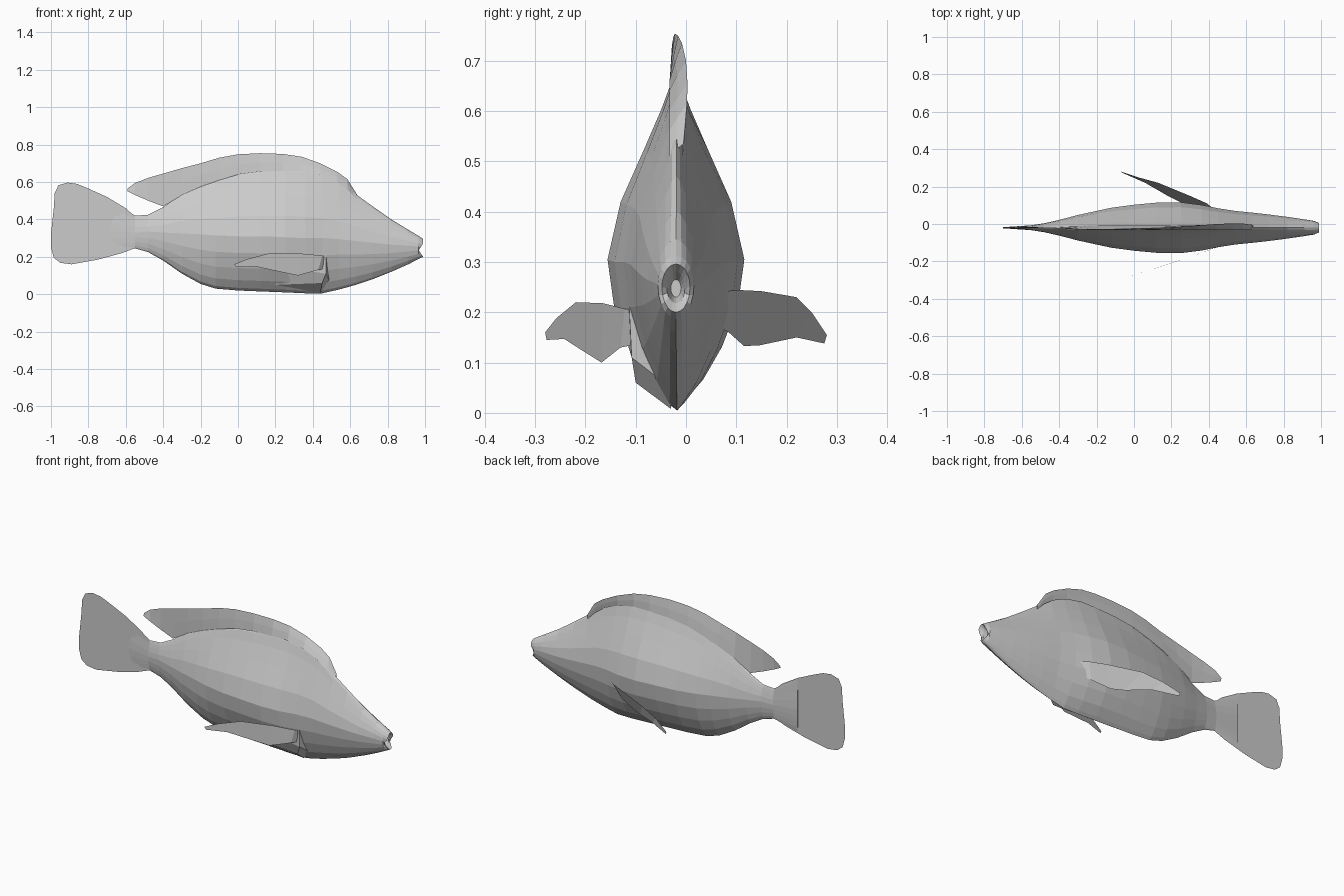
import bpy, math

YC = -0.02


def make(name, verts, faces):
    me = bpy.data.meshes.new(name)
    me.from_pydata(verts, [], faces)
    me.update()
    ob = bpy.data.objects.new(name, me)
    bpy.context.collection.objects.link(ob)
    return ob


def lerp_list(pts, t):
    for (a, va), (b, vb) in zip(pts, pts[1:]):
        if t <= b:
            return va + (vb - va) * (t - a) / (b - a)
    return pts[-1][1]


def bridge(count, rings, closed=True):
    n = count if closed else count - 1
    return [(r * count + i, r * count + (i + 1) % count,
             (r + 1) * count + (i + 1) % count, (r + 1) * count + i)
            for r in range(rings - 1) for i in range(n)]


# Body: x, bottom, widest height, top, half width, roundness
STATIONS = [
    (-0.70, 0.21, 0.34, 0.51, 0.003, 0),
    (-0.55, 0.245, 0.33, 0.42, 0.013, 0.3),
    (-0.48, 0.225, 0.335, 0.425, 0.024, 0.4),
    (-0.40, 0.18, 0.33, 0.465, 0.042, 0.4),
    (-0.30, 0.11, 0.325, 0.54, 0.068, 0.3),
    (-0.20, 0.055, 0.32, 0.585, 0.09, 0.2),
    (-0.12, 0.03, 0.315, 0.615, 0.107, 0.1),
    (0.00, 0.02, 0.31, 0.65, 0.123, 0),
    (0.12, 0.015, 0.31, 0.665, 0.134, 0),
    (0.25, 0.01, 0.305, 0.675, 0.136, 0),
    (0.36, 0.005, 0.30, 0.67, 0.122, 0),
    (0.45, 0.005, 0.30, 0.65, 0.104, 0),
    (0.54, 0.025, 0.295, 0.61, 0.09, 0),
    (0.63, 0.05, 0.285, 0.535, 0.081, 0.1),
    (0.72, 0.08, 0.275, 0.47, 0.071, 0.2),
    (0.82, 0.12, 0.265, 0.40, 0.058, 0.4),
    (0.91, 0.16, 0.26, 0.345, 0.045, 0.7),
    (0.965, 0.188, 0.255, 0.312, 0.036, 1),
]
UPPER = [(0, 1), (0.25, 0.88), (0.53, 0.54), (0.8, 0.22), (1, 0.02)]
LOWER = [(0, 1), (0.33, 0.9), (0.65, 0.62), (0.88, 0.3), (1, 0.02)]
HALF = 5


def ring(x, lo, mid, hi, w, k):
    right = []
    for i in range(-HALF, HALF + 1):
        t = math.sin(abs(i) / HALF * math.pi / 2)
        lens = lerp_list(UPPER if i > 0 else LOWER, t)
        ell = math.sqrt(max(0, 1 - t * t))
        z = mid + t * ((hi - mid) if i > 0 else (lo - mid))
        right.append((x, w * (lens + (ell - lens) * k), z))
    left = [(x, -y, z) for x, y, z in right[-2:0:-1]]
    return [(x, YC + y, z) for x, y, z in right + left]


rings = [ring(*s) for s in STATIONS]
# lips: upper lip protrudes, corners are notched, then the mouth recess
lip = []
for x, y, z in ring(0.985, 0.2, 0.25, 0.296, 0.028, 1):
    lip.append((0.965 + 0.025 * min(1, abs(z - 0.235) / 0.035), y, z))
rings.append(lip)
rings.append(ring(0.965, 0.218, 0.248, 0.28, 0.018, 1))
rings.append(ring(0.93, 0.23, 0.248, 0.265, 0.01, 1))
cnt = len(rings[0])
faces = bridge(cnt, len(rings))
faces += [tuple(range(cnt))[::-1], tuple(range(cnt * (len(rings) - 1), cnt * len(rings)))]
body = make("body", [p for r in rings for p in r], faces)

# Tail fin: thin flat sheet
TAIL = [(-0.55, 0.415), (-0.60, 0.46), (-0.70, 0.52), (-0.80, 0.565), (-0.86, 0.59),
        (-0.91, 0.597), (-0.96, 0.583), (-0.98, 0.54), (-0.985, 0.46), (-1.0, 0.32),
        (-1.0, 0.25), (-0.985, 0.195), (-0.95, 0.168), (-0.89, 0.16), (-0.75, 0.185),
        (-0.62, 0.22), (-0.55, 0.247)]
make("tail_fin", [(x, YC - 0.004, z) for x, z in TAIL], [tuple(range(len(TAIL)))])

# Dorsal fin: x, base height, top height, sideways bend of the top edge
DORSAL = [(-0.59, 0.55, 0.565, -0.015), (-0.55, 0.53, 0.595, -0.015),
          (-0.48, 0.50, 0.622, -0.02), (-0.40, 0.47, 0.645, -0.024),
          (-0.30, 0.53, 0.674, -0.028), (-0.20, 0.575, 0.70, -0.03),
          (-0.10, 0.61, 0.73, -0.028), (0.0, 0.64, 0.748, -0.025),
          (0.12, 0.655, 0.754, -0.022), (0.24, 0.66, 0.75, -0.016),
          (0.34, 0.66, 0.735, -0.008), (0.44, 0.64, 0.70, 0.0),
          (0.53, 0.60, 0.655, 0.003), (0.585, 0.56, 0.615, 0.002),
          (0.635, 0.51, 0.535, -0.005)]
dv = []
for x, zb, zt, y in DORSAL:
    w = 0.012 * max(0, min(1, (x + 0.42) / 0.2)) + 0.001
    zm = (zb + zt) / 2
    ym = (YC + y) / 2
    dv += [(x, YC - w, zb), (x, ym - w * 0.6, zm), (x, y, zt),
           (x, ym + w * 0.6, zm), (x, YC + w, zb)]
make("dorsal_fin", dv, bridge(5, len(DORSAL), False))


# Side fins: upper and lower edges from root to tip
def side_fin(name, upper, lower):
    n = len(upper)
    make(name, upper + lower, bridge(n, 2, False))


side_fin("front_side_fin",
         [(0.50, -0.08, 0.205), (0.45, -0.122, 0.207), (0.33, -0.165, 0.218),
          (0.17, -0.219, 0.22), (0.05, -0.258, 0.188), (-0.02, -0.28, 0.16)],
         [(0.48, -0.08, 0.14), (0.43, -0.13, 0.13), (0.32, -0.168, 0.10),
          (0.20, -0.208, 0.125), (0.10, -0.242, 0.147), (-0.01, -0.277, 0.145)])
side_fin("back_side_fin",
         [(0.44, 0.07, 0.242), (0.39, 0.11, 0.244), (0.30, 0.15, 0.242),
          (0.13, 0.22, 0.23), (0.02, 0.25, 0.20), (-0.07, 0.28, 0.155)],
         [(0.42, 0.05, 0.18), (0.35, 0.085, 0.16), (0.25, 0.115, 0.133),
          (0.19, 0.145, 0.134), (0.06, 0.22, 0.15), (-0.065, 0.275, 0.138)])

# Fleshy fold under the front side fin
make("fin_root_fold",
     [(0.47, -0.113, 0.21), (0.47, -0.108, 0.11), (0.45, -0.10, 0.06), (0.44, -0.03, 0.008),
      (0.50, -0.05, 0.16), (0.50, -0.03, 0.05), (0.20, -0.12, 0.15), (0.20, -0.06, 0.05)],
     [(0, 4, 5, 1), (1, 5, 3, 2), (0, 1, 6), (1, 2, 7, 6), (2, 3, 7)])
